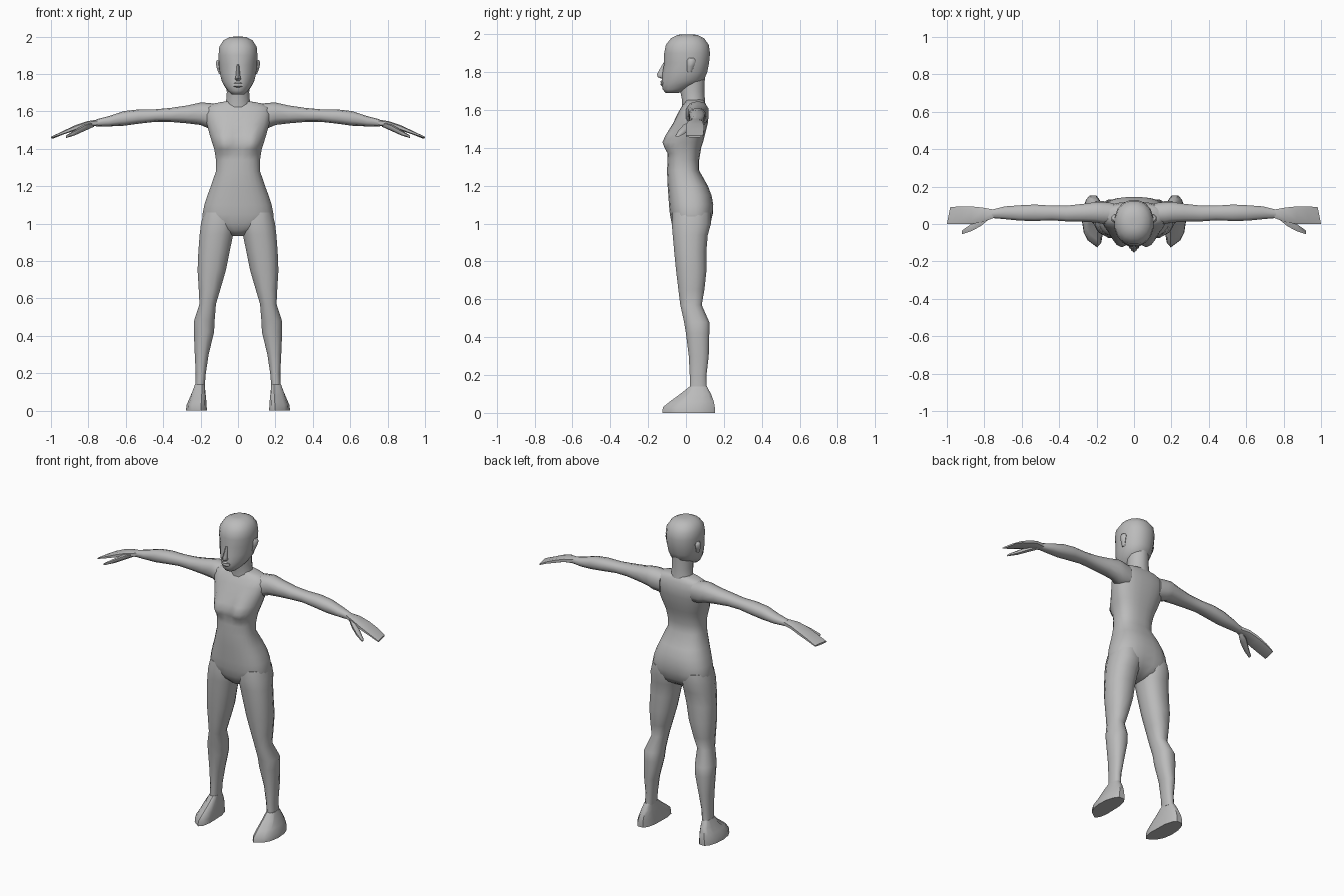
import bpy, bmesh, math

skin = bpy.data.materials.new("plain grey")
skin.diffuse_color = (0.5, 0.5, 0.5, 1)


def finish(name, bm, mirror=False, angle=60):
    bmesh.ops.recalc_face_normals(bm, faces=bm.faces)
    mesh = bpy.data.meshes.new(name)
    bm.to_mesh(mesh)
    bm.free()
    ob = bpy.data.objects.new(name, mesh)
    bpy.context.collection.objects.link(ob)
    mesh.materials.append(skin)
    if mirror:
        ob.modifiers.new("other_side", 'MIRROR')
    bpy.ops.object.select_all(action='DESELECT')
    ob.select_set(True)
    bpy.context.view_layer.objects.active = ob
    bpy.ops.object.shade_smooth_by_angle(angle=math.radians(angle))
    return ob


def loft(name, rings, sides, axis='z', power=1.0, mirror=False, tweak=None, angle=60):
    """Skin rings of (position, a_min, a_max, b_min, b_max) along an axis."""
    bm = bmesh.new()
    loops = []
    for t, a0, a1, b0, b1 in rings:
        loop = []
        for i in range(sides):
            ang = 2 * math.pi * (i + 0.5) / sides
            c, s = math.cos(ang), math.sin(ang)
            c = math.copysign(abs(c) ** power, c) / math.cos(math.pi / sides) ** power
            s = math.copysign(abs(s) ** power, s) / math.cos(math.pi / sides) ** power
            a = (a0 + a1) / 2 + (a1 - a0) / 2 * c
            b = (b0 + b1) / 2 + (b1 - b0) / 2 * s
            p = (a, b, t) if axis == 'z' else (t, a, b)
            loop.append(bm.verts.new(tweak(*p) if tweak else p))
        loops.append(loop)
    for lo, hi in zip(loops, loops[1:]):
        for i in range(sides):
            j = (i + 1) % sides
            bm.faces.new((lo[i], lo[j], hi[j], hi[i]))
    bm.faces.new(loops[0])
    bm.faces.new(loops[-1])
    return finish(name, bm, mirror, angle)


def upright(rows):
    """Symmetric rings from (z, half width, front, back)."""
    return [(z, -w, w, f, b) for z, w, f, b in rows]


# Torso with bust and buttock shaping
def shape_torso(x, y, z):
    if y < 0:
        d = ((abs(x) - 0.075) / 0.05) ** 2 + ((z - 1.425) / (0.04 if z < 1.425 else 0.075)) ** 2
        y -= 0.045 * math.exp(-d)
    elif z < 1.2:
        y -= 0.03 * math.exp(-(x / 0.03) ** 2 - ((z - 1.0) / 0.07) ** 2)
    return x, y, z


loft("torso", upright([
    (0.935, 0.035, -0.03, 0.07), (0.965, 0.10, -0.06, 0.115), (1.0, 0.185, -0.075, 0.135),
    (1.05, 0.19, -0.085, 0.145), (1.10, 0.18, -0.09, 0.145), (1.15, 0.164, -0.093, 0.135),
    (1.20, 0.145, -0.097, 0.115), (1.28, 0.118, -0.10, 0.07), (1.34, 0.118, -0.097, 0.07),
    (1.37, 0.122, -0.094, 0.075), (1.40, 0.127, -0.09, 0.08), (1.43, 0.137, -0.087, 0.09),
    (1.47, 0.15, -0.08, 0.10), (1.53, 0.166, -0.065, 0.115), (1.58, 0.175, -0.045, 0.118),
    (1.62, 0.17, -0.022, 0.11), (1.642, 0.13, -0.005, 0.10), (1.655, 0.06, 0.0, 0.09)]),
    24, power=0.8, tweak=shape_torso)

# Neck
loft("neck", upright([(1.60, 0.075, -0.02, 0.105), (1.65, 0.064, -0.02, 0.10),
                      (1.70, 0.06, -0.03, 0.097), (1.78, 0.062, -0.04, 0.10)]), 12)


# Head, narrowing toward the face
def shape_head(x, y, z):
    if y < -0.04 and z < 1.9:
        x *= 1 - 2.0 * (-0.04 - y)
    return x, y, z


loft("head", upright([
    (1.69, 0.035, -0.108, -0.04), (1.71, 0.055, -0.123, 0.01), (1.735, 0.073, -0.128, 0.06),
    (1.76, 0.086, -0.126, 0.095), (1.80, 0.096, -0.123, 0.112), (1.85, 0.102, -0.115, 0.122),
    (1.90, 0.104, -0.115, 0.127), (1.945, 0.10, -0.106, 0.12), (1.98, 0.078, -0.078, 0.095),
    (1.997, 0.045, -0.045, 0.06), (2.0, 0.02, -0.02, 0.03)]), 16, power=0.9, tweak=shape_head)

# Nose and lips
loft("nose", upright([(1.765, 0.012, -0.125, -0.11), (1.775, 0.016, -0.148, -0.11),
                      (1.79, 0.012, -0.15, -0.11), (1.85, 0.006, -0.118, -0.10)]), 6)
loft("lips", upright([(1.728, 0.012, -0.13, -0.11), (1.736, 0.026, -0.136, -0.11),
                      (1.743, 0.028, -0.131, -0.11), (1.75, 0.022, -0.136, -0.11),
                      (1.757, 0.01, -0.13, -0.11)]), 8)

# Ears
loft("ear", [(1.80, 0.088, 0.102, 0.008, 0.028), (1.83, 0.09, 0.113, 0.008, 0.04),
             (1.86, 0.09, 0.119, 0.008, 0.05), (1.875, 0.09, 0.112, 0.015, 0.04)],
     6, mirror=True)

# Legs
loft("leg", [
    (0.13, 0.178, 0.228, 0.02, 0.11), (0.20, 0.172, 0.226, 0.02, 0.108),
    (0.30, 0.157, 0.231, 0.015, 0.12), (0.42, 0.128, 0.236, 0.0, 0.123),
    (0.48, 0.125, 0.235, -0.01, 0.123), (0.57, 0.118, 0.206, -0.03, 0.083),
    (0.65, 0.094, 0.21, -0.04, 0.097), (0.75, 0.065, 0.216, -0.052, 0.108),
    (0.85, 0.045, 0.212, -0.062, 0.107), (0.94, 0.026, 0.205, -0.07, 0.115),
    (1.0, 0.012, 0.198, -0.075, 0.132), (1.06, 0.02, 0.183, -0.07, 0.13)],
    12, power=0.85, mirror=True)


# Feet, with the toe line slanting back to the outside
def shape_foot(x, y, z):
    if y < 0:
        y += max(0, x - 0.20) * 0.8
    elif y > 0.05:
        x = 0.213 + (x - 0.213) * (1 - 2.6 * (y - 0.05))
    return x, y, z


loft("foot", [
    (0.0, 0.166, 0.278, -0.125, 0.152), (0.03, 0.168, 0.275, -0.122, 0.152),
    (0.06, 0.17, 0.262, -0.085, 0.147), (0.10, 0.174, 0.245, -0.03, 0.132),
    (0.14, 0.178, 0.23, 0.02, 0.11)], 12, power=0.6, mirror=True, tweak=shape_foot, angle=45)

# Arms
loft("arm", [
    (0.11, 0.0, 0.112, 1.51, 1.637), (0.165, 0.0, 0.118, 1.515, 1.643),
    (0.20, 0.008, 0.118, 1.53, 1.645), (0.27, 0.012, 0.108, 1.538, 1.63),
    (0.36, 0.014, 0.098, 1.545, 1.617), (0.44, 0.02, 0.098, 1.546, 1.61),
    (0.53, 0.016, 0.104, 1.536, 1.609), (0.61, 0.018, 0.10, 1.525, 1.60),
    (0.69, 0.026, 0.094, 1.521, 1.574), (0.76, 0.032, 0.077, 1.52, 1.556)],
    10, axis='x', power=0.85, mirror=True)

# Hands: flat mitten and a thumb
loft("hand", [
    (0.75, 0.032, 0.077, 1.522, 1.557), (0.81, 0.01, 0.088, 1.518, 1.547),
    (0.87, 0.0, 0.094, 1.498, 1.526), (0.93, 0.0, 0.094, 1.478, 1.498),
    (0.99, 0.0, 0.09, 1.456, 1.466)], 8, axis='x', power=0.6, mirror=True,
    tweak=lambda x, y, z: (x + (0.01 - 0.2 * y if x > 0.98 else 0), y, z), angle=45)
loft("thumb", [
    (0.77, 0.03, 0.06, 1.52, 1.546), (0.82, -0.012, 0.04, 1.498, 1.53),
    (0.87, -0.038, 0.0, 1.475, 1.5), (0.92, -0.055, -0.035, 1.458, 1.47)],
    6, axis='x', mirror=True)
